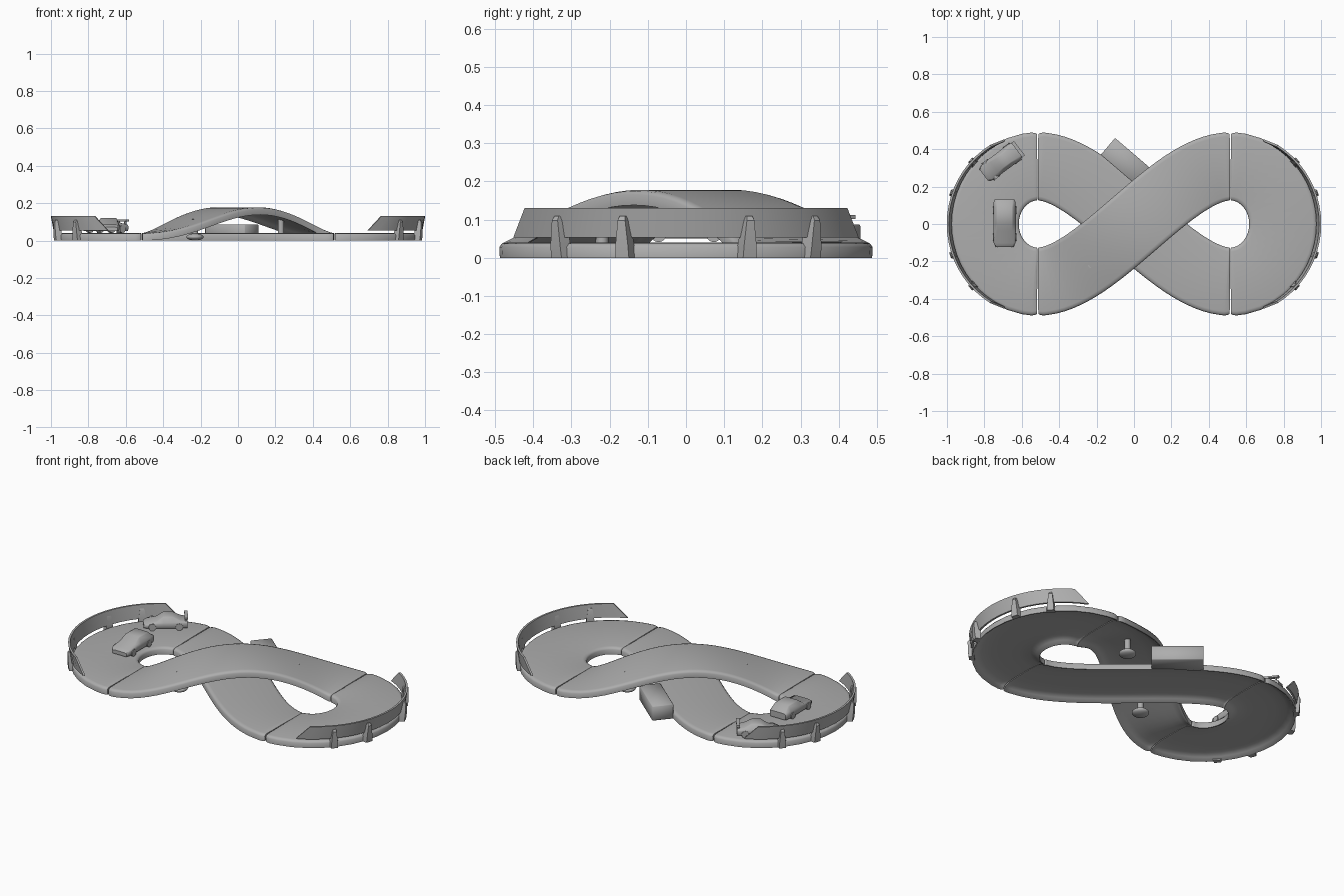
import bpy, bmesh, math
from mathutils import Vector, Matrix

if "Cube" in bpy.data.objects:
    bpy.data.objects.remove(bpy.data.objects["Cube"])

grey = bpy.data.materials.new("plain grey")
grey.diffuse_color = (0.42, 0.42, 0.42, 1)
grey.use_nodes = True
grey.node_tree.nodes["Principled BSDF"].inputs["Base Color"].default_value = grey.diffuse_color


def finish(name, bm, angle=40):
    bmesh.ops.recalc_face_normals(bm, faces=bm.faces)
    me = bpy.data.meshes.new(name)
    bm.to_mesh(me)
    bm.free()
    ob = bpy.data.objects.new(name, me)
    bpy.context.collection.objects.link(ob)
    me.materials.append(grey)
    bpy.ops.object.select_all(action='DESELECT')
    ob.select_set(True)
    bpy.context.view_layer.objects.active = ob
    bpy.ops.object.shade_smooth_by_angle(angle=math.radians(angle))
    return ob


def loft(name, rings, angle=40):
    """Skin a list of closed rings and cap both ends."""
    bm = bmesh.new()
    vs = [[bm.verts.new(p) for p in r] for r in rings]
    n = len(vs[0])
    for a, b in zip(vs, vs[1:]):
        for i in range(n):
            j = (i + 1) % n
            bm.faces.new((a[i], a[j], b[j], b[i]))
    bm.faces.new(vs[0])
    bm.faces.new(vs[-1])
    return finish(name, bm, angle)


# Track section: flat-topped shell with rounded shoulders, hollow below
HALF = [(0.181, 0.0), (0.182, 0.028), (0.175, 0.037), (0.16, 0.04)]
UNDER = [(0.07, 0.03), (0.13, 0.026), (0.16, 0.016), (0.175, 0.0)]
PROFILE = (HALF + [(-x, z) for x, z in reversed(HALF)]
           + [(-x, z) for x, z in reversed(UNDER)] + UNDER)


def track(name, path):
    """path: list of (point, tangent); the corners at both ends are rounded in."""
    rings = []
    last = len(path) - 1
    for i, (p, t) in enumerate(path):
        s = Vector((t[1], -t[0], 0)).normalized()
        k = {0: 0.95, 1: 0.985}.get(min(i, last - i), 1)
        rings.append([Vector(p) + s * x * k + Vector((0, 0, z * k)) for x, z in PROFILE])
    return loft(name, rings, 60)


def bezier_path(height, flip):
    path = []
    n = 32
    ts = [0.002, 0.009, 0.02] + [i / n for i in range(1, n)] + [0.98, 0.991, 0.998]
    for t in ts:
        u = 1 - t
        x = -0.515 * u**3 - 0.198 * 3 * u * u * t + 0.198 * 3 * u * t * t + 0.515 * t**3
        y = 0.308 * (t**3 + 3 * u * t * t - u**3 - 3 * u * u * t)
        dx = 3 * (0.317 * u * u + 2 * 0.396 * u * t + 0.317 * t * t)
        dy = 3 * 2 * 0.616 * u * t
        z = height * math.sin(math.pi * t) ** 2
        path.append(((x, y * flip, z), (dx, dy * flip)))
    return path


track("bridge_track", bezier_path(0.138, 1))
track("crossing_track", bezier_path(0, -1))


# End loops, guard walls and wall posts
def loop_path(side):
    path = []
    degs = [-89.6, -88.2, -86] + list(range(-80, 81, 10)) + [86, 88.2, 89.6]
    for d in degs:
        a = math.radians(d)
        c, s = math.cos(a), math.sin(a)
        path.append(((side * (0.515 + 0.283 * c), 0.308 * s, 0),
                     (-side * 0.283 * s, 0.308 * c)))
    return path


def polar(side, r, deg, z, stretch=1.0):
    a = math.radians(deg)
    return Vector((side * (0.515 + r * math.cos(a)), stretch * r * math.sin(a), z))


for side, label in ((-1, "left"), (1, "right")):
    track(label + "_loop_track", loop_path(side))
    # wall leans outward and its ends are cut on a slant
    rings = []
    n = 20
    for i in range(n + 1):
        f = -1 + 2 * i / n
        lo, hi = 67.5 * f, 58.5 * f
        rings.append([polar(side, 0.46, lo, 0.053, 1.04), polar(side, 0.471, lo, 0.053, 1.04),
                      polar(side, 0.486, hi, 0.131, 1.02), polar(side, 0.475, hi, 0.131, 1.02)])
    loft(label + "_guard_wall", rings)
    # tapered posts against the outside of the wall
    for y in (-0.335, -0.165, 0.165, 0.335):
        d = math.degrees(math.asin(y / 0.485))
        rings = []
        for z, w, r0, r1 in ((0, 3.1, 0.462, 0.492), (0.03, 2.9, 0.462, 0.496),
                             (0.098, 1.7, 0.468, 0.498), (0.11, 1.2, 0.474, 0.49)):
            rings.append([polar(side, r0, d - w, z), polar(side, r1, d - w * 0.7, z),
                          polar(side, r1, d + w * 0.7, z), polar(side, r0, d + w, z)])
        loft(label + "_wall_post", rings, 30)

# Bridge supports: round foot and slim column
for s in (-1, 1):
    at = Matrix.Translation((s * 0.23, s * 0.22, 0))
    bm = bmesh.new()
    bmesh.ops.create_uvsphere(bm, u_segments=20, v_segments=10, radius=1,
                              matrix=at @ Matrix.Translation((0, 0, 0.019))
                              @ Matrix.Diagonal((0.047, 0.047, 0.019, 1)))
    finish("support_foot", bm, 60)
    bm = bmesh.new()
    bmesh.ops.create_cone(bm, cap_ends=True, segments=16, radius1=0.017, radius2=0.015,
                          depth=0.085, matrix=at @ Matrix.Translation((0, 0, 0.0725)))
    finish("support_column", bm)

# Box beside the crossing track, passing under the bridge
bm = bmesh.new()
bmesh.ops.create_cube(bm, size=1, matrix=Matrix.Translation((-0.033, 0.324, 0.044))
                      @ Matrix.Rotation(math.radians(-40.5), 4, 'Z')
                      @ Matrix.Diagonal((0.28, 0.118, 0.086, 1)))
bmesh.ops.bevel(bm, geom=bm.edges[:], offset=0.004, segments=1, affect='EDGES')
finish("drive_box", bm, 60)


# Toy cars: nose points along local +x
def car(name, loc, deg, stations, spoiler):
    """stations: (x, half width, belt height, roof half width, roof height)"""
    m = Matrix.Translation(loc) @ Matrix.Rotation(math.radians(deg), 4, 'Z')
    rings = []
    for x, w, belt, rw, top in stations:
        half = [(w * 0.92, 0.01), (w, 0.02), (w, belt - 0.006), (w * 0.93, belt),
                (rw, top - 0.003), (rw * 0.85, top)]
        pts = half + [(-y, z) for y, z in reversed(half)]
        rings.append([m @ Vector((x, y, z)) for y, z in pts])
    loft(name + "_body", rings, 50)
    w = max(s[1] for s in stations)
    for x in (-0.07, 0.075):
        for s in (-1, 1):
            bm = bmesh.new()
            bmesh.ops.create_cone(bm, cap_ends=True, segments=16, radius1=0.02, radius2=0.02,
                                  depth=0.02, matrix=m @ Matrix.Translation((x, s * (w - 0.007), 0.02))
                                  @ Matrix.Rotation(math.pi / 2, 4, 'X'))
            finish(name + "_wheel", bm)
    if spoiler:
        parts = [((-0.108, 0, 0.066), (0.018, 0.096, 0.01))]
        parts += [((-0.106, s * 0.03, 0.053), (0.012, 0.008, 0.024)) for s in (-1, 1)]
        for p, d in parts:
            bm = bmesh.new()
            bmesh.ops.create_cube(bm, size=1, matrix=m @ Matrix.Translation(p)
                                  @ Matrix.Diagonal((*d, 1)))
            finish(name + "_spoiler", bm)


car("sedan", (-0.692, 0.003, 0.041), -90,
    [(-0.128, 0.052, 0.042, 0.046, 0.046), (-0.115, 0.058, 0.046, 0.048, 0.052),
     (-0.085, 0.06, 0.048, 0.045, 0.078), (0.0, 0.06, 0.048, 0.045, 0.079),
     (0.04, 0.06, 0.047, 0.048, 0.052), (0.105, 0.058, 0.042, 0.045, 0.045),
     (0.125, 0.048, 0.03, 0.038, 0.032)], False)
car("racer", (-0.706, 0.335, 0.041), 217,
    [(-0.115, 0.046, 0.042, 0.04, 0.045), (-0.075, 0.053, 0.045, 0.04, 0.053),
     (-0.035, 0.053, 0.045, 0.036, 0.074), (0.015, 0.052, 0.044, 0.036, 0.074),
     (0.05, 0.052, 0.042, 0.04, 0.049), (0.1, 0.05, 0.034, 0.04, 0.038),
     (0.122, 0.038, 0.026, 0.03, 0.028)], True)
